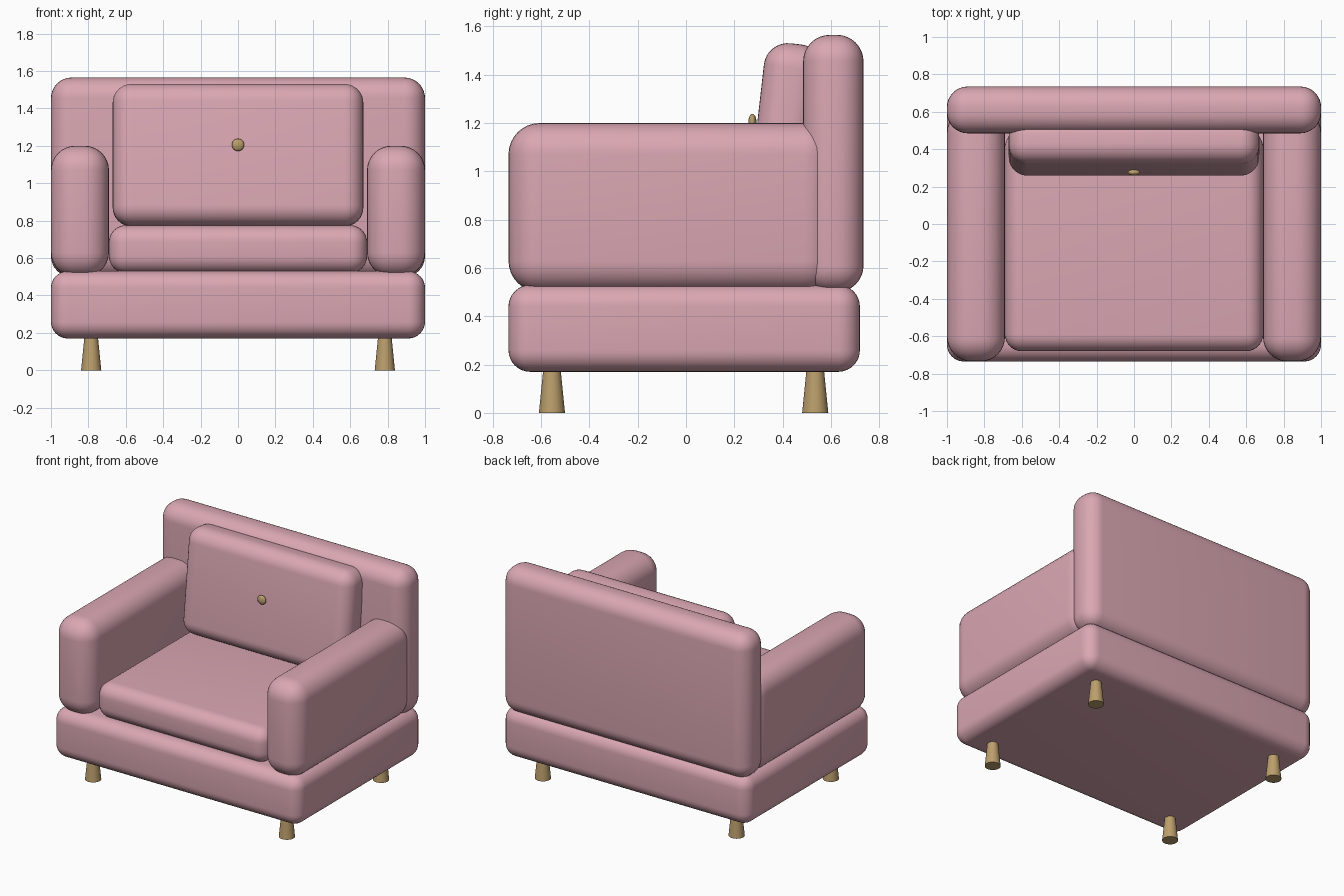
import bpy, bmesh, math
from mathutils import Matrix, Vector

if "Cube" in bpy.data.objects:
    bpy.data.objects.remove(bpy.data.objects["Cube"])


def material(name, color):
    m = bpy.data.materials.new(name)
    m.diffuse_color = (*color, 1)
    m.use_nodes = True
    m.node_tree.nodes["Principled BSDF"].inputs["Base Color"].default_value = m.diffuse_color
    return m


pink = material("pink fabric", (0.70, 0.385, 0.445))
gold = material("brass wood", (0.50, 0.345, 0.15))


def finish(name, bm, mat):
    me = bpy.data.meshes.new(name)
    bm.to_mesh(me)
    bm.free()
    me.materials.append(mat)
    ob = bpy.data.objects.new(name, me)
    bpy.context.collection.objects.link(ob)
    bpy.ops.object.select_all(action='DESELECT')
    ob.select_set(True)
    bpy.context.view_layer.objects.active = ob
    bpy.ops.object.shade_smooth_by_angle(angle=math.radians(40))
    return ob


def cushion(name, lo, hi, radius, tilt=0.0):
    """Rounded box between two corners, tilted about x through its centre."""
    lo, hi = Vector(lo), Vector(hi)
    bm = bmesh.new()
    bmesh.ops.create_cube(bm, size=1)
    bmesh.ops.scale(bm, vec=hi - lo, verts=bm.verts)
    bmesh.ops.bevel(bm, geom=list(bm.edges), offset=radius, segments=8,
                    profile=0.5, affect='EDGES', clamp_overlap=True)
    bm.transform(Matrix.Translation((lo + hi) / 2) @ Matrix.Rotation(tilt, 4, 'X'))
    return finish(name, bm, pink)


# Upholstered body
cushion("base", (-1, -0.735, 0.17), (1, 0.72, 0.53), 0.09)
cushion("backrest", (-1, 0.485, 0.50), (1, 0.735, 1.565), 0.11)
cushion("seat_cushion", (-0.69, -0.68, 0.52), (0.69, 0.50, 0.775), 0.09)
cushion("back_cushion", (-0.67, 0.29, 0.77), (0.67, 0.535, 1.53), 0.10, math.radians(-6.5))

for side, label in ((-1, "left"), (1, "right")):
    # Arms
    x0, x1 = sorted((side * 0.69, side * 1.0))
    cushion(label + "_arm", (x0, -0.735, 0.50), (x1, 0.62, 1.20), 0.13)
    # Tapered legs
    for y, end in ((-0.555, "front"), (0.535, "back")):
        bm = bmesh.new()
        bmesh.ops.create_cone(bm, cap_ends=True, segments=32, radius1=0.054,
                              radius2=0.034, depth=0.20,
                              matrix=Matrix.Translation((side * 0.785, y, 0.10)))
        finish(f"{end}_{label}_leg", bm, gold)

# Button on the back cushion
bm = bmesh.new()
bmesh.ops.create_uvsphere(bm, u_segments=32, v_segments=16, radius=0.033)
bm.transform(Matrix.Translation((0, 0.275, 1.205)) @ Matrix.Diagonal((1, 0.5, 1, 1)))
finish("button", bm, gold)
